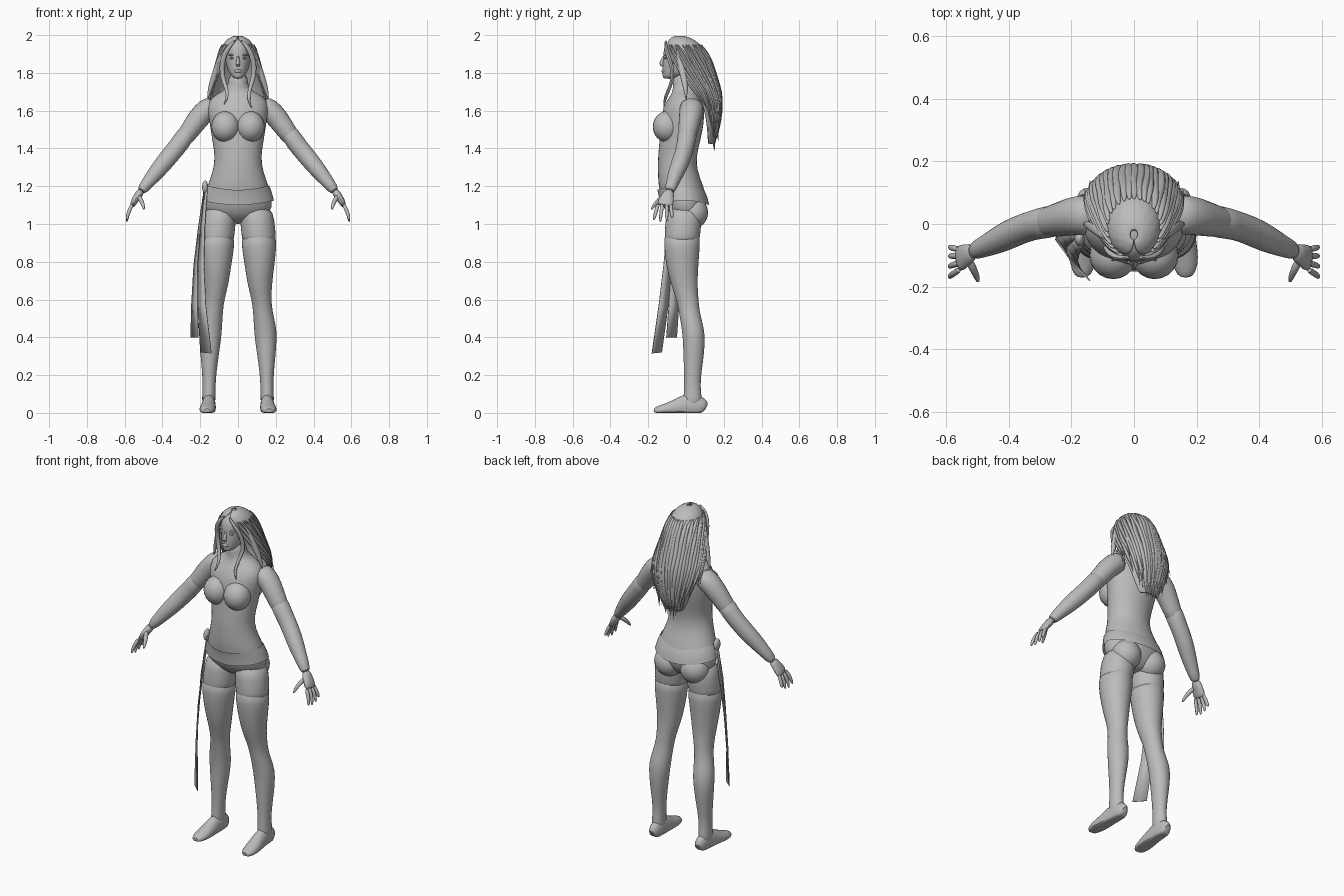
import bpy, bmesh, math, random
from mathutils import Vector

random.seed(4)
grey = bpy.data.materials.new("plain_grey")
grey.diffuse_color = (0.5, 0.5, 0.5, 1)


def finish(bm, name, mirror=False, subsurf=1, thick=0, angle=50):
    bmesh.ops.recalc_face_normals(bm, faces=bm.faces)
    me = bpy.data.meshes.new(name)
    bm.to_mesh(me)
    bm.free()
    ob = bpy.data.objects.new(name, me)
    bpy.context.collection.objects.link(ob)
    me.materials.append(grey)
    if thick:
        ob.modifiers.new("thickness", 'SOLIDIFY').thickness = thick
    if subsurf:
        m = ob.modifiers.new("smooth", 'SUBSURF')
        m.levels = m.render_levels = subsurf
    if mirror:
        ob.modifiers.new("mirror", 'MIRROR')
    bpy.ops.object.select_all(action='DESELECT')
    ob.select_set(True)
    bpy.context.view_layer.objects.active = ob
    bpy.ops.object.shade_smooth_by_angle(angle=math.radians(angle))
    return ob


def skin(bm, rings, closed=True, caps=True):
    """Bridge rows of points with quads."""
    rows = [[bm.verts.new(p) for p in r] for r in rings]
    n = len(rows[0])
    for a, b in zip(rows, rows[1:]):
        for i in range(n if closed else n - 1):
            j = (i + 1) % n
            bm.faces.new((a[i], a[j], b[j], b[i]))
    if closed and caps:
        bm.faces.new(rows[0])
        bm.faces.new(rows[-1])


def tube(bm, secs, ref=None, n=12, wave=None, floor=False, caps=True):
    """Loft ellipses (x, y, z, ru, rv); level rings unless ref gives the u axis."""
    pts = [Vector(s[:3]) for s in secs]
    rings = []
    for k, s in enumerate(secs):
        u, v = Vector((1, 0, 0)), Vector((0, 1, 0))
        if ref:
            t = (pts[min(k + 1, len(pts) - 1)] - pts[max(k - 1, 0)]).normalized()
            u = Vector(ref)
            u = (u - t * u.dot(t)).normalized()
            v = t.cross(u)
        ring = []
        for i in range(n):
            a = math.tau * i / n
            p = pts[k] + u * s[3] * math.cos(a) + v * s[4] * math.sin(a)
            if wave:
                p.z += wave(k, a)
            if floor:
                p.z = max(p.z, 0)
            ring.append(p)
        rings.append(ring)
    skin(bm, rings, caps=caps)


def loft(name, secs, mirror=False, **kw):
    bm = bmesh.new()
    tube(bm, secs, **kw)
    return finish(bm, name, mirror)


def ball(name, c, r, mirror=False):
    bm = bmesh.new()
    bmesh.ops.create_uvsphere(bm, u_segments=20, v_segments=12, radius=1)
    for v in bm.verts:
        v.co = Vector([c[i] + v.co[i] * r[i] for i in range(3)])
    return finish(bm, name, mirror, 0)


# torso, from neck to pelvis: z, y front, y back, half width
body = [(1.80, -.07, .04, .05), (1.74, -.07, .045, .052), (1.705, -.07, .065, .07),
        (1.675, -.085, .085, .145), (1.62, -.125, .098, .168), (1.54, -.135, .098, .152),
        (1.45, -.14, .08, .14), (1.36, -.15, .055, .122), (1.28, -.15, .06, .133),
        (1.20, -.148, .095, .165), (1.12, -.13, .115, .185), (1.06, -.11, .10, .18),
        (1.02, -.07, .07, .10), (1.0, -.03, .04, .04)]
loft("torso", [(0, (f + b) / 2, z, w, (b - f) / 2) for z, f, b, w in body], n=20)
ball("bust", (.066, -.1, 1.515), (.076, .076, .082), True)
ball("buttock", (.085, .035, 1.06), (.085, .082, .085), True)

# flared hem of the top
loft("hem_band", [(0, -.028, 1.205, .167, .125), (0, -.015, 1.17, .181, .130),
                  (0, -.008, 1.125, .192, .132)], n=24, caps=False,
     wave=lambda k, a: -.025 * abs(math.sin(a)) ** 2)

# legs
thigh = [(.09, -.01, 1.10, .085, .09), (.102, -.012, 1.02, .094, .098),
         (.110, -.02, .94, .092, .096), (.112, -.022, .88, .09, .093)]
loft("thigh", thigh, True, n=16)
leg = [(.109, -.02, .95, .096, .1), (.112, -.022, .88, .094, .097), (.114, -.02, .78, .08, .087),
       (.115, -.010, .68, .066, .071), (.124, .008, .60, .053, .06), (.131, .016, .54, .052, .055),
       (.143, .034, .46, .060, .060), (.147, .042, .40, .060, .060), (.150, .041, .31, .050, .056),
       (.152, .036, .22, .039, .047), (.153, .033, .14, .034, .043),
       (.155, .035, .08, .036, .05), (.155, .035, .03, .036, .05)]
loft("stocking", leg, True, n=16,
     wave=lambda k, a: .03 * abs(math.sin(a)) ** 2 if k == 0 else 0)

# foot, heel to toe: y, x, half width, height
foot = [(.103, .152, .018, .05), (.09, .152, .033, .08), (.04, .153, .037, .11),
        (-.01, .155, .039, .10), (-.06, .158, .043, .07), (-.11, .163, .045, .05),
        (-.15, .165, .036, .036), (-.172, .163, .018, .024)]
loft("foot", [(x, y, h * .35, w, h * .65) for y, x, w, h in foot], True, ref=(1, 0, 0), floor=True)

# arms
arm = [(.12, .03, 1.625, .065, .06), (.165, .03, 1.61, .067, .062), (.21, .022, 1.56, .062, .061),
       (.262, .008, 1.485, .052, .052), (.30, .002, 1.435, .047, .049)]
loft("upper_arm", arm, True, ref=(0, 1, 0))
glove = [(.252, .010, 1.50, .058, .057), (.30, .002, 1.435, .049, .051), (.35, -.012, 1.375, .047, .049),
         (.395, -.032, 1.32, .048, .048), (.44, -.055, 1.265, .042, .042),
         (.485, -.075, 1.21, .033, .033), (.518, -.09, 1.167, .028, .025)]
loft("glove", glove, True, ref=(0, 1, 0), n=16,
     wave=lambda k, a: .03 * max(0, -math.sin(a)) ** 2 if k == 0 else 0)

# hand with four fingers and a thumb
bm = bmesh.new()
tube(bm, [(.510, -.087, 1.178, .026, .023), (.530, -.096, 1.15, .034, .021),
          (.549, -.107, 1.12, .044, .019), (.563, -.113, 1.092, .043, .014)], ref=(0, 1, 0))
for y0, y1, z1 in ((-.082, -.072, 1.035), (-.102, -.102, 1.015), (-.124, -.137, 1.008), (-.145, -.172, 1.02)):
    ym = (y0 + y1) / 2
    tube(bm, [(.556, y0, 1.11, .011, .011), (.577, ym, 1.07, .011, .011),
              (.586, (ym + y1) / 2, 1.04, .010, .010), (.589, y1, z1, .005, .005)], ref=(0, 1, 0), n=8)
tube(bm, [(.528, -.115, 1.15, .015, .014), (.512, -.145, 1.125, .014, .013),
          (.502, -.168, 1.10, .011, .011), (.497, -.186, 1.075, .005, .005)], ref=(0, 1, 0), n=8)
finish(bm, "hand", True)

# head: z, y front, y back, half width
head = [(1.768, -.118, -.06, .018), (1.782, -.126, -.02, .036), (1.81, -.126, .04, .054),
        (1.85, -.126, .075, .066), (1.89, -.122, .085, .073), (1.93, -.12, .08, .073),
        (1.96, -.105, .06, .062), (1.985, -.07, .02, .035)]
loft("head", [(0, (f + b) / 2, z, w, (b - f) / 2) for z, f, b, w in head], n=16)
loft("nose", [(0, -.113, 1.895, .008, .010), (0, -.124, 1.865, .010, .013),
              (0, -.130, 1.843, .014, .015), (0, -.120, 1.832, .009, .008)], n=8)
ball("lips", (0, -.119, 1.809), (.021, .012, .009))
ball("eye", (.030, -.107, 1.878), (.014, .009, .006), True)
ball("brow", (.031, -.104, 1.895), (.020, .010, .005), True)

# hair shell: z, y centre, half width, half depth, opening at the face in degrees
hair = [(2.0, -.035, .012, .015, 0), (1.985, -.03, .052, .062, 4), (1.955, -.018, .083, .094, 18),
        (1.90, .0, .098, .116, 40), (1.84, .016, .110, .124, 56), (1.77, .03, .128, .130, 72),
        (1.70, .052, .150, .130, 88), (1.63, .075, .150, .112, 96), (1.55, .092, .122, .088, 100),
        (1.48, .102, .095, .062, 100), (1.42, .11, .06, .036, 100)]


def hair_point(k, f, out=1.0):
    z, cy, rx, ry, gap = hair[k]
    a = math.radians(gap + (360 - 2 * gap) * f)
    return Vector((math.sin(a) * rx * out, cy - math.cos(a) * ry * out, z))


bm = bmesh.new()
skin(bm, [[hair_point(k, i / 28, .97 + .03 * (i % 2)) for i in range(29)] for k in range(len(hair))], closed=False)
finish(bm, "hair_shell", thick=.012)

# locks flowing over the shell, ending at uneven heights
bm = bmesh.new()
for i in range(27):
    f = (i + .5) / 27
    side = abs(f - .5) * 2
    end = 10 - round(3 * side ** 2) - i % 2
    path = []
    for k in range(2, end + 1):
        p = hair_point(k, f + random.uniform(-.012, .012), 1.0 if k < end else 1.06)
        r = .012 + .006 * math.sin(math.pi * (k - 2) / (end - 2))
        path.append((*p, *((r, r * .7) if k < end else (.002, .002))))
    path[0] = (*path[0][:3], .006, .004)
    tip = Vector(path[-1][:3])
    path.append((tip.x * 1.03, tip.y + .006, tip.z - random.uniform(.02, .05), .001, .001))
    tube(bm, path, ref=(1, 0, 0), n=6)
finish(bm, "hair_locks")

# loose locks framing the face
bm = bmesh.new()
for s, dz in ((1, 0), (-1, .02)):
    tube(bm, [(s * .012, -.105, 1.975, .006, .006), (s * .055, -.112, 1.935, .014, .010),
              (s * .083, -.085, 1.87, .016, .012), (s * .088, -.065, 1.79, .014, .012),
              (s * .062, -.085, 1.72, .011, .009), (s * .052, -.112, 1.66 + dz, .009, .007),
              (s * .075, -.118, 1.61 + dz, .002, .002)], ref=(1, 0, 0), n=8)
    tube(bm, [(s * .08, -.05, 1.93, .008, .008), (s * .105, -.03, 1.85, .016, .018),
              (s * .13, -.01, 1.77, .018, .02), (s * .15, .0, 1.71, .013, .014),
              (s * .162, .0, 1.66, .002, .002)], ref=(1, 0, 0), n=8)
finish(bm, "face_locks")

# two hanging sash ribbons tied at the hip: pairs of edge points
ribbons = {
    "front_ribbon": [((-.178, -.04, 1.18), (-.165, -.07, 1.18)), ((-.200, -.06, .98), (-.178, -.10, .98)),
                     ((-.215, -.075, .78), (-.182, -.12, .78)), ((-.215, -.095, .57), (-.172, -.145, .57)),
                     ((-.200, -.13, .32), (-.142, -.182, .315))],
    "back_ribbon": [((-.182, -.02, 1.18), (-.172, -.05, 1.18)), ((-.212, -.025, .98), (-.195, -.065, .98)),
                    ((-.236, -.03, .78), (-.208, -.078, .78)), ((-.248, -.038, .57), (-.216, -.092, .57)),
                    ((-.252, -.05, .40), (-.212, -.105, .40))]}
for name, rows in ribbons.items():
    bm = bmesh.new()
    skin(bm, rows, closed=False)
    finish(bm, name, subsurf=0, thick=.004)
ball("sash_knot", (-.174, -.045, 1.195), (.016, .026, .035))
